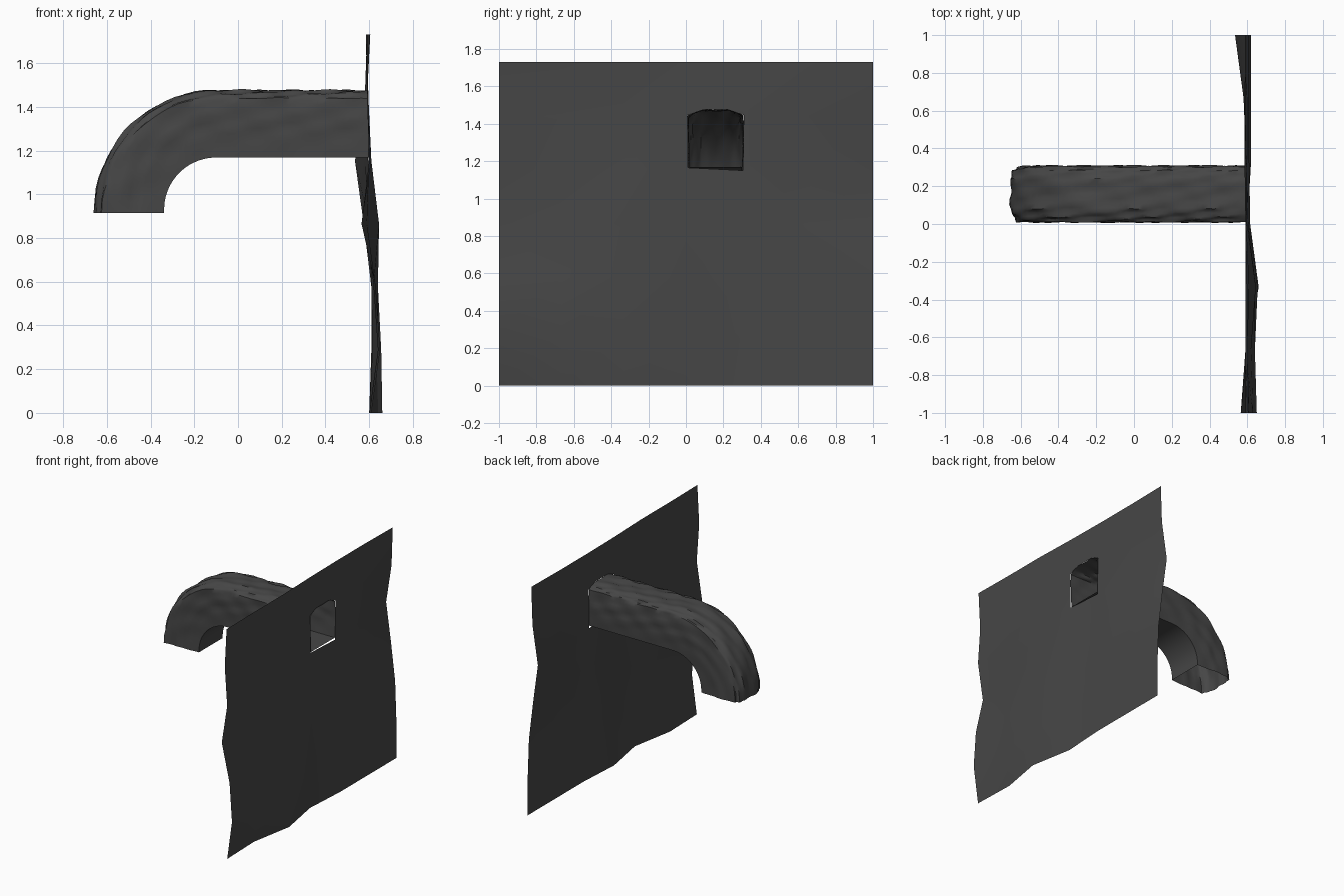
import bpy, bmesh, math

if "Cube" in bpy.data.objects:
    bpy.data.objects.remove(bpy.data.objects["Cube"])

mat = bpy.data.materials.new("dark_grey_rock")
mat.diffuse_color = (0.062, 0.062, 0.062, 1)
mat.use_nodes = True
mat.node_tree.nodes["Principled BSDF"].inputs["Base Color"].default_value = mat.diffuse_color


def finish(bm, name, angle):
    me = bpy.data.meshes.new(name)
    bm.to_mesh(me)
    bm.free()
    me.materials.append(mat)
    ob = bpy.data.objects.new(name, me)
    bpy.context.collection.objects.link(ob)
    bpy.ops.object.select_all(action='DESELECT')
    ob.select_set(True)
    bpy.context.view_layer.objects.active = ob
    bpy.ops.object.shade_smooth_by_angle(angle=math.radians(angle))
    return ob


# Rock wall: 6 x 6 sheet, x depth per row (bottom to top), y from -1 to 1
DEPTH = [
    (.61, .60, .66, .60, .62, .62, .62),
    (.65, .64, .655, .615, .61, .61, .62),
    (.63, .62, .64, .61, .61, .61, .61),
    (.565, .59, .645, .605, .60, .60, .575),
    (.61, .60, .61, .598, .595, .58, .535),
    (.59, .59, .59, .595, .595, .59, .58),
    (.605, .60, .60, .59, .585, .585, .59)]
HOLE = {(4, 3): (.012, 1.165), (4, 4): (.305, 1.15),
        (5, 3): (.008, 1.475), (5, 4): (.31, 1.475)}
bm = bmesh.new()
grid = []
for r, row in enumerate(DEPTH):
    line = []
    for c, x in enumerate(row):
        y, z = HOLE.get((r, c), (-1 + c / 3, 1.73 * r / 6))
        line.append(bm.verts.new((x, y, z)))
    grid.append(line)
for r in range(6):
    for c in range(6):
        if (r, c) != (4, 3):          # tunnel mouth stays open
            bm.faces.new((grid[r][c], grid[r][c + 1], grid[r + 1][c + 1], grid[r + 1][c]))
# corner fillets above the tunnel mouth
for corner, s in ((grid[5][3], 1), (grid[5][4], -1)):
    x, y, z = corner.co
    a = bm.verts.new((x, y + s * .085, z))
    b = bm.verts.new((x, y, z - .03))
    bm.faces.new((corner, a, b) if s < 0 else (corner, b, a))
finish(bm, "rock_wall", 60)

# Tunnel: cross-section (y, height 0..1), rounded above and flat below
CORNERS = [(.018, 0), (.30, 0), (.307, .35), (.308, .6), (.303, .88), (.28, .94),
           (.235, .985), (.16, .975), (.085, .99), (.04, .94), (.012, .87),
           (.01, .6), (.014, .35)]
SUB = 3
profile = []
for (y0, h0), (y1, h1) in zip(CORNERS, CORNERS[1:] + CORNERS[:1]):
    for k in range(SUB):
        t = k / SUB
        profile.append((y0 + (y1 - y0) * t, h0 + (h1 - h0) * t))

# path: straight run, then a quarter bend downwards about (CX, CZ)
CX, CZ, RI, RO = -.10, .93, .238, .56
stations = [(.597 - .697 * i / 24, 0) for i in range(24)]
stations += [(CX, math.pi / 2 * i / 18) for i in range(19)]
bm = bmesh.new()
rings = []
for i, (px, ang) in enumerate(stations):
    ring = []
    for j, (y, h) in enumerate(profile):
        s = i * .9
        n = (math.sin(s + j * .9) + math.sin(.53 * s - j * 1.7 + 1)) * .5
        n *= .007 * min(1, i / 2)
        out = RI + (RO - RI) * h - .012 * math.cos(ang) * h + n * h
        side = 1 if y > .16 else -1
        y += side * n * .8 * min(1, h * 3)
        drop = .015 if i == len(stations) - 1 else 0
        ring.append(bm.verts.new((px - math.sin(ang) * out, y,
                                  CZ + math.cos(ang) * out - drop)))
    rings.append(ring)
for a, b in zip(rings, rings[1:]):
    for j in range(len(a)):
        k = (j + 1) % len(a)
        bm.faces.new((a[j], a[k], b[k], b[j]))
bmesh.ops.recalc_face_normals(bm, faces=bm.faces)
finish(bm, "tunnel", 45)
